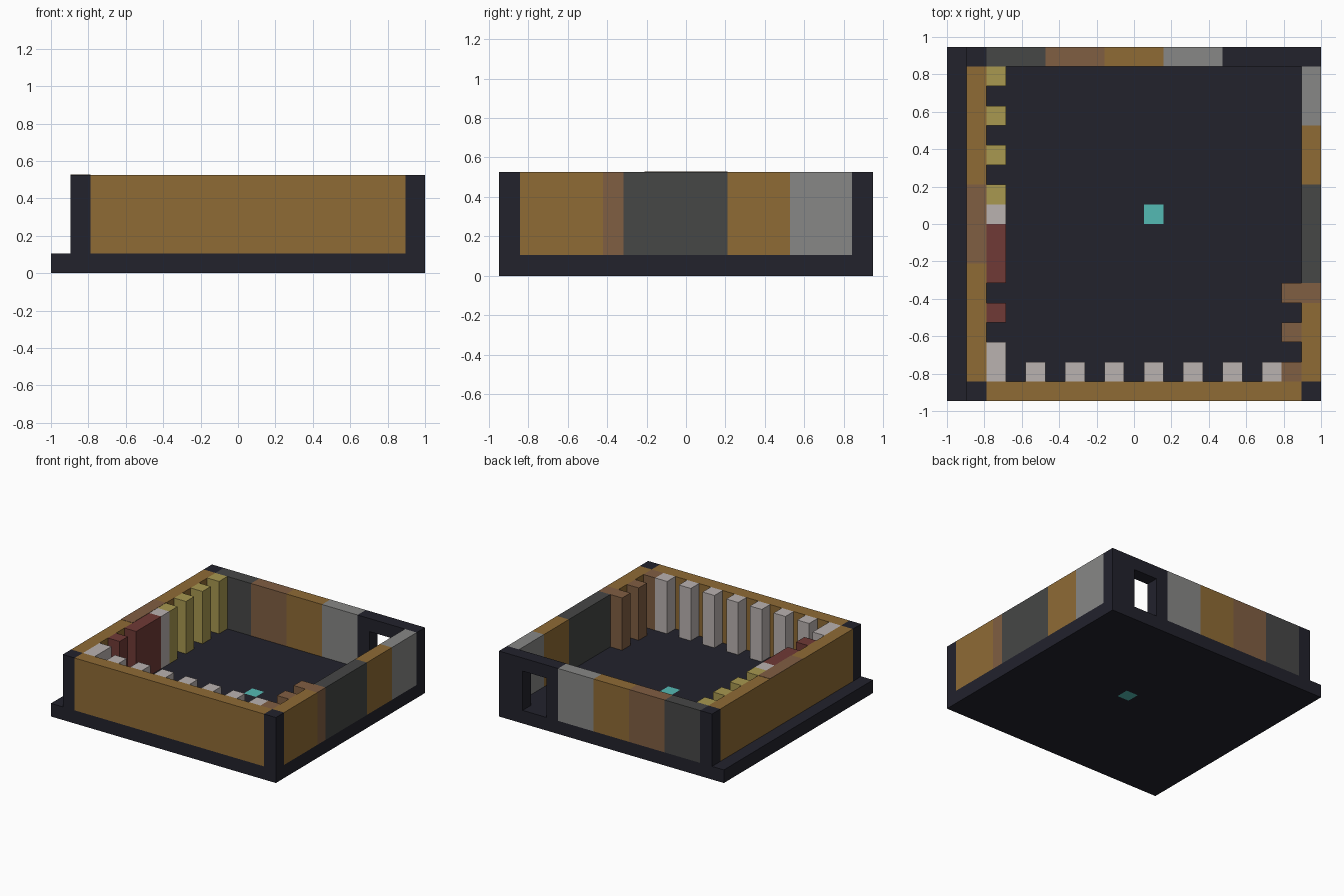
import bpy, bmesh
from mathutils import Vector

cube = bpy.data.objects.get("Cube")
if cube:
    bpy.data.objects.remove(cube, do_unlink=True)

U = 2 / 19                        # one block; the plan is 19 x 18 blocks, 5 high
ORIGIN = Vector((-9.5, -9, 0))


def linear(c):
    c /= 255
    return c / 12.92 if c <= 0.04045 else ((c + 0.055) / 1.055) ** 2.4


def material(name, rgb):
    mat = bpy.data.materials.new(name)
    colour = [linear(c) for c in rgb] + [1]
    mat.use_nodes = True
    mat.diffuse_color = colour
    bsdf = mat.node_tree.nodes["Principled BSDF"]
    bsdf.inputs["Base Color"].default_value = colour
    bsdf.inputs["Roughness"].default_value = 0.9
    return mat


NAVY = material("dark navy", (34, 34, 44))
OCHRE = material("ochre", (143, 107, 53))
BROWN = material("brown", (128, 94, 66))
CHARCOAL = material("charcoal", (70, 71, 70))
GREY = material("grey", (135, 135, 134))
YELLOW = material("yellow", (168, 152, 80))
WHITE = material("off white", (186, 178, 176))
RED = material("dark red", (112, 58, 54))
TEAL = material("teal", (84, 186, 180))


def block(name, mat, x, y, z=(1, 5)):
    """Box covering block ranges (start, end) on each axis."""
    bm = bmesh.new()
    bmesh.ops.create_cube(bm, size=1)
    for v in bm.verts:
        v.co = (Vector([r[0] + (c + 0.5) * (r[1] - r[0])
                        for r, c in zip((x, y, z), v.co)]) + ORIGIN) * U
    mesh = bpy.data.meshes.new(name)
    bm.to_mesh(mesh)
    bm.free()
    mesh.materials.append(mat)
    obj = bpy.data.objects.new(name, mesh)
    bpy.context.collection.objects.link(obj)
    return obj


# Floor slab with one teal tile cut right through it
floor = block("floor", NAVY, (0, 19), (0, 18), (0, 1))
floor.data.materials.append(TEAL)
bm = bmesh.new()
bm.from_mesh(floor.data)
tile = Vector((10.5, 9.5, 0.5))
for axis in (0, 1):
    for side in (-0.5, 0.5):
        normal = Vector((0, 0, 0))
        normal[axis] = 1
        bmesh.ops.bisect_plane(bm, geom=bm.verts[:] + bm.edges[:] + bm.faces[:],
                               plane_co=(tile + normal * side + ORIGIN) * U, plane_no=normal)
tile_centre = (tile + ORIGIN) * U
for f in bm.faces:
    if (f.calc_center_median() - tile_centre).xy.length < 0.01:
        f.material_index = 1
bm.to_mesh(floor.data)
bm.free()

# Corner pillars
for name, x, y in (("front_right_pillar", 1, 0), ("front_left_pillar", 18, 0),
                   ("back_right_pillar", 1, 17)):
    block(name, NAVY, (x, x + 1), (y, y + 1))

# Outer walls
block("front_wall", OCHRE, (2, 18), (0, 1))
block("right_wall", OCHRE, (1, 2), (1, 17))
block("right_wall_cap", BROWN, (1, 2), (7, 11), (5, 5.02))
for i, (mat, a, b) in enumerate(((OCHRE, 1, 5), (BROWN, 5, 6), (CHARCOAL, 6, 11),
                                 (OCHRE, 11, 14), (GREY, 14, 17))):
    block(f"left_wall_panel_{i + 1}", mat, (18, 19), (a, b))
for i, mat in enumerate((CHARCOAL, BROWN, OCHRE, GREY)):
    block(f"back_wall_panel_{i + 1}", mat, (2 + 3 * i, 5 + 3 * i), (17, 18))

# Doorway in the back wall
block("door_post_inner", NAVY, (14, 15), (17, 18))
block("door_post_corner", NAVY, (17, 19), (17, 18))
block("door_lintel", NAVY, (15, 17), (17, 18), (4, 5))

# Posts along the front wall
for x in range(4, 17, 2):
    block("front_post", WHITE, (x, x + 1), (1, 2))

# Posts along the right wall
for name, mat, a, b in (("corner_post", WHITE, 1, 3), ("red_post", RED, 4, 5),
                        ("red_block", RED, 6, 9), ("white_post", WHITE, 9, 10)):
    block(name, mat, (2, 3), (a, b))
for y in range(10, 17, 2):
    block("yellow_post", YELLOW, (2, 3), (y, y + 1))

# Posts along the left wall
for y in range(1, 6, 2):
    block("brown_post", BROWN, (17, 18), (y, y + 1))
